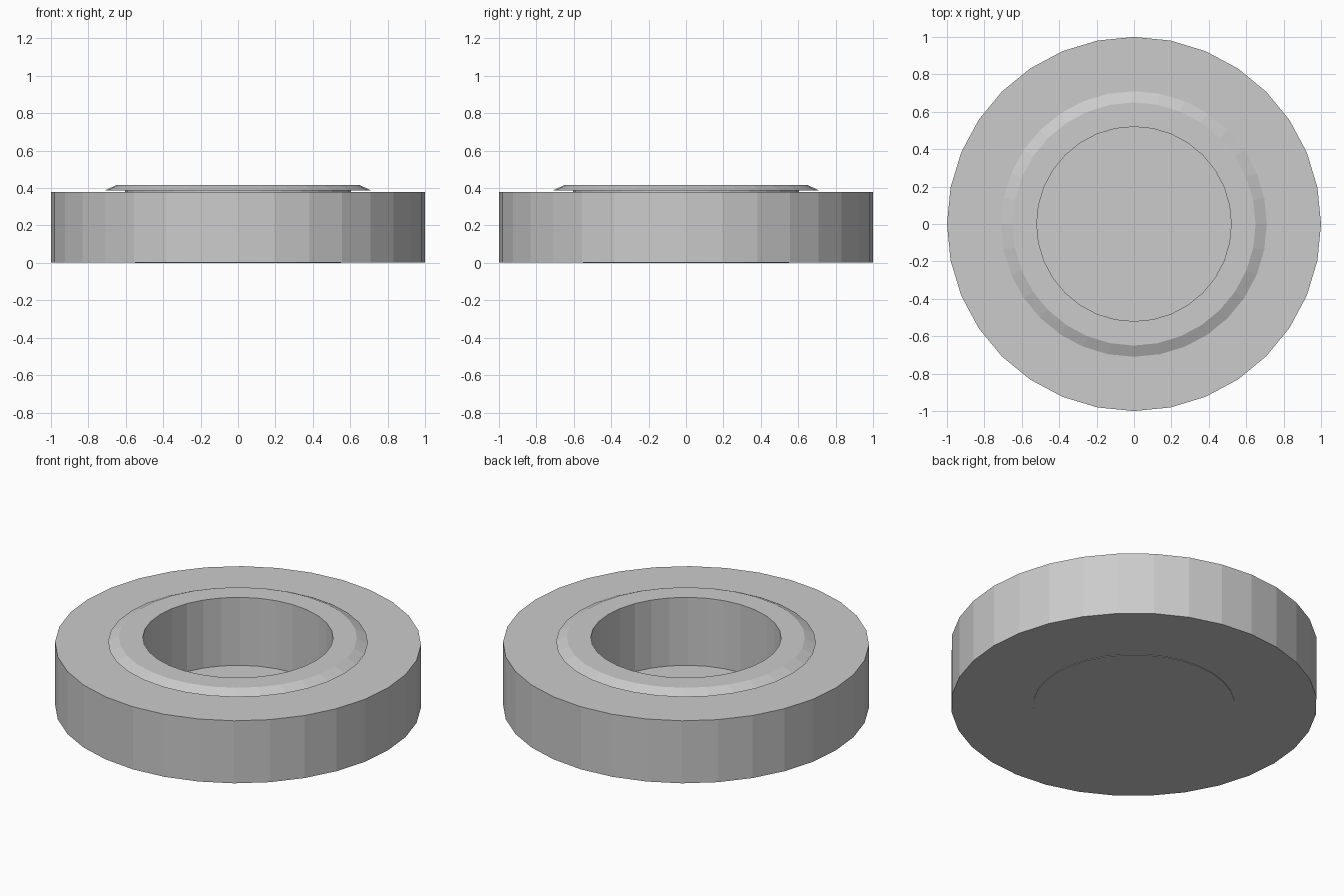
import bpy, bmesh, math

if "Cube" in bpy.data.objects:
    bpy.data.objects.remove(bpy.data.objects["Cube"])

SIDES = 32


def lathe(name, profile, closed=True):
    """Revolve an (r, z) profile around z; closed profiles make rings, open ones start and end on the axis."""
    bm = bmesh.new()
    rows = []
    for r, z in profile:
        if r == 0:
            rows.append([bm.verts.new((0, 0, z))] * SIDES)
        else:
            rows.append([bm.verts.new((r * math.cos(2 * math.pi * i / SIDES),
                                       r * math.sin(2 * math.pi * i / SIDES), z))
                         for i in range(SIDES)])
    for k in range(len(rows) if closed else len(rows) - 1):
        a, b = rows[k], rows[(k + 1) % len(rows)]
        for i in range(SIDES):
            j = (i + 1) % SIDES
            quad = list(dict.fromkeys((a[i], a[j], b[j], b[i])))
            bm.faces.new(quad)
    bmesh.ops.recalc_face_normals(bm, faces=bm.faces[:])
    mesh = bpy.data.meshes.new(name)
    bm.to_mesh(mesh)
    bm.free()
    obj = bpy.data.objects.new(name, mesh)
    bpy.context.collection.objects.link(obj)
    return obj


# Heavy outer ring
lathe("base_ring", [(0.52, 0.003), (1.0, 0.003), (1.0, 0.38), (0.52, 0.38)])

# Thin floor closing the well
lathe("well_floor", [(0, 0), (0.55, 0), (0.55, 0.006), (0, 0.006)], closed=False)

# Raised collar with a sloped, slightly overhanging lip
lathe("collar", [(0.52, 0.38), (0.605, 0.38), (0.605, 0.388),
                 (0.71, 0.388), (0.65, 0.416), (0.52, 0.416)])
